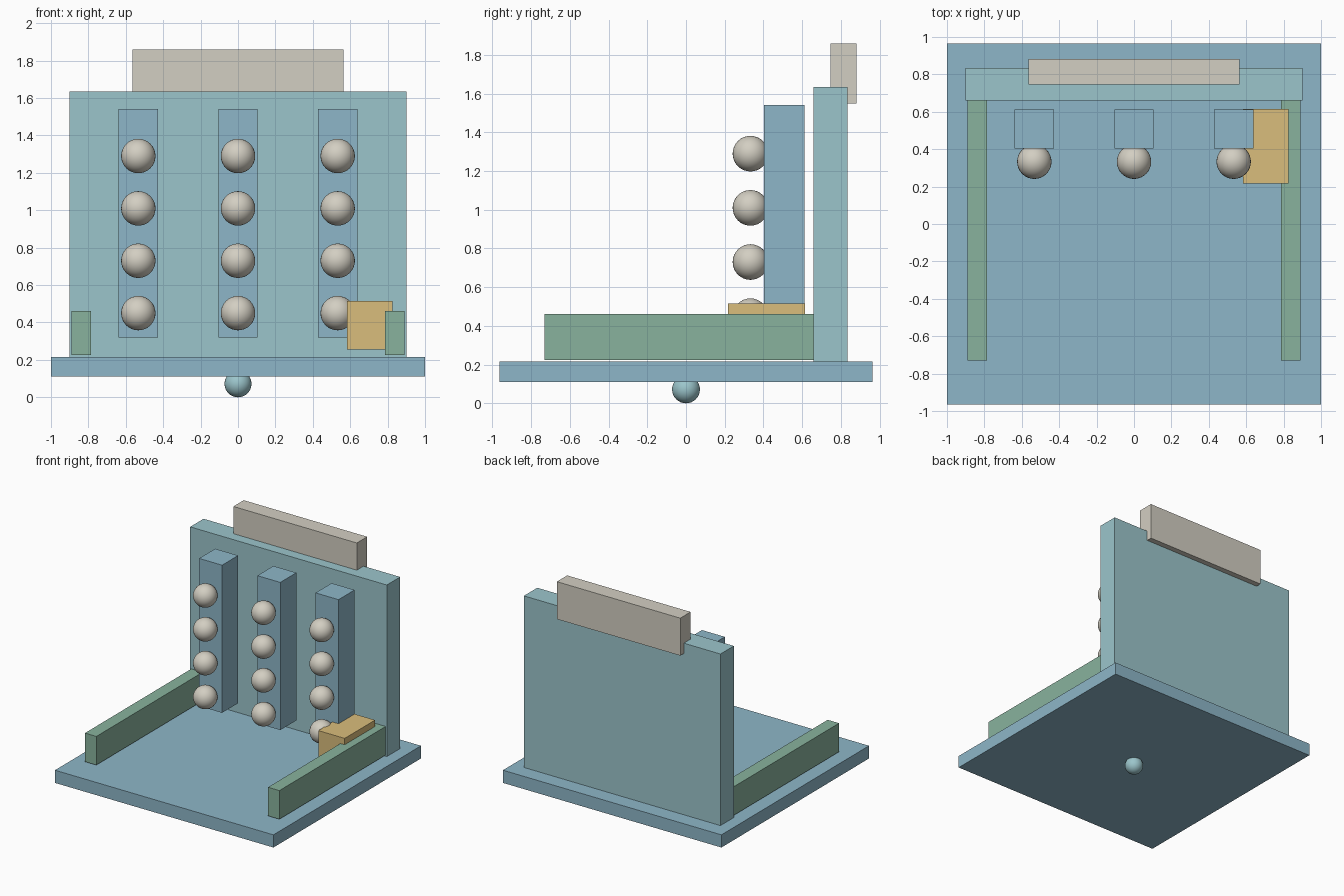
import bpy

if "Cube" in bpy.data.objects:
    bpy.data.objects.remove(bpy.data.objects["Cube"])

def material(name, rgb):
    m = bpy.data.materials.new(name)
    m.diffuse_color = (*rgb, 1)
    m.use_nodes = True
    m.node_tree.nodes["Principled BSDF"].inputs["Base Color"].default_value = m.diffuse_color
    return m

BLUE = material("blue", (0.27, 0.47, 0.58))
TEAL = material("teal", (0.33, 0.56, 0.60))
GREEN = material("green", (0.25, 0.45, 0.34))
YELLOW = material("yellow", (0.70, 0.51, 0.20))
CREAM = material("cream", (0.65, 0.62, 0.54))

def box(name, x, y, z, mat):
    """Box from (min, max) ranges on each axis."""
    bpy.ops.mesh.primitive_cube_add(size=1, location=[sum(r) / 2 for r in (x, y, z)])
    ob = bpy.context.object
    ob.name = name
    ob.scale = [r[1] - r[0] for r in (x, y, z)]
    bpy.ops.object.transform_apply(location=False, rotation=False, scale=True)
    ob.data.materials.append(mat)

def ball(name, loc, radius, mat):
    bpy.ops.mesh.primitive_uv_sphere_add(segments=32, ring_count=16, radius=radius, location=loc)
    ob = bpy.context.object
    ob.name = name
    bpy.ops.object.shade_smooth()
    ob.data.materials.append(mat)

# Base plate with a small ball foot underneath
box("base_plate", (-1, 1), (-0.965, 0.965), (0.11, 0.215), BLUE)
ball("ball_foot", (0, 0, 0.072), 0.072, TEAL)

# Upright back panel and header board
box("back_panel", (-0.9, 0.9), (0.66, 0.835), (0.215, 1.635), TEAL)
box("header_board", (-0.565, 0.565), (0.747, 0.882), (1.55, 1.86), CREAM)

# Three columns, each with four balls on its front
for i, x in enumerate((-0.533, 0, 0.533), 1):
    box(f"column_{i}", (x - 0.105, x + 0.105), (0.403, 0.613), (0.32, 1.542), BLUE)
    for j in range(4):
        ball(f"column_{i}_ball_{j + 1}", (x, 0.333, 0.45 + 0.28 * j), 0.092, CREAM)

# Side rails
for side, s in (("left", -1), ("right", 1)):
    box(f"{side}_rail", (s * 0.838 - 0.052, s * 0.838 + 0.052), (-0.73, 0.73), (0.225, 0.462), GREEN)

# Block in the back right corner
box("corner_block", (0.583, 0.825), (0.217, 0.614), (0.255, 0.515), YELLOW)
